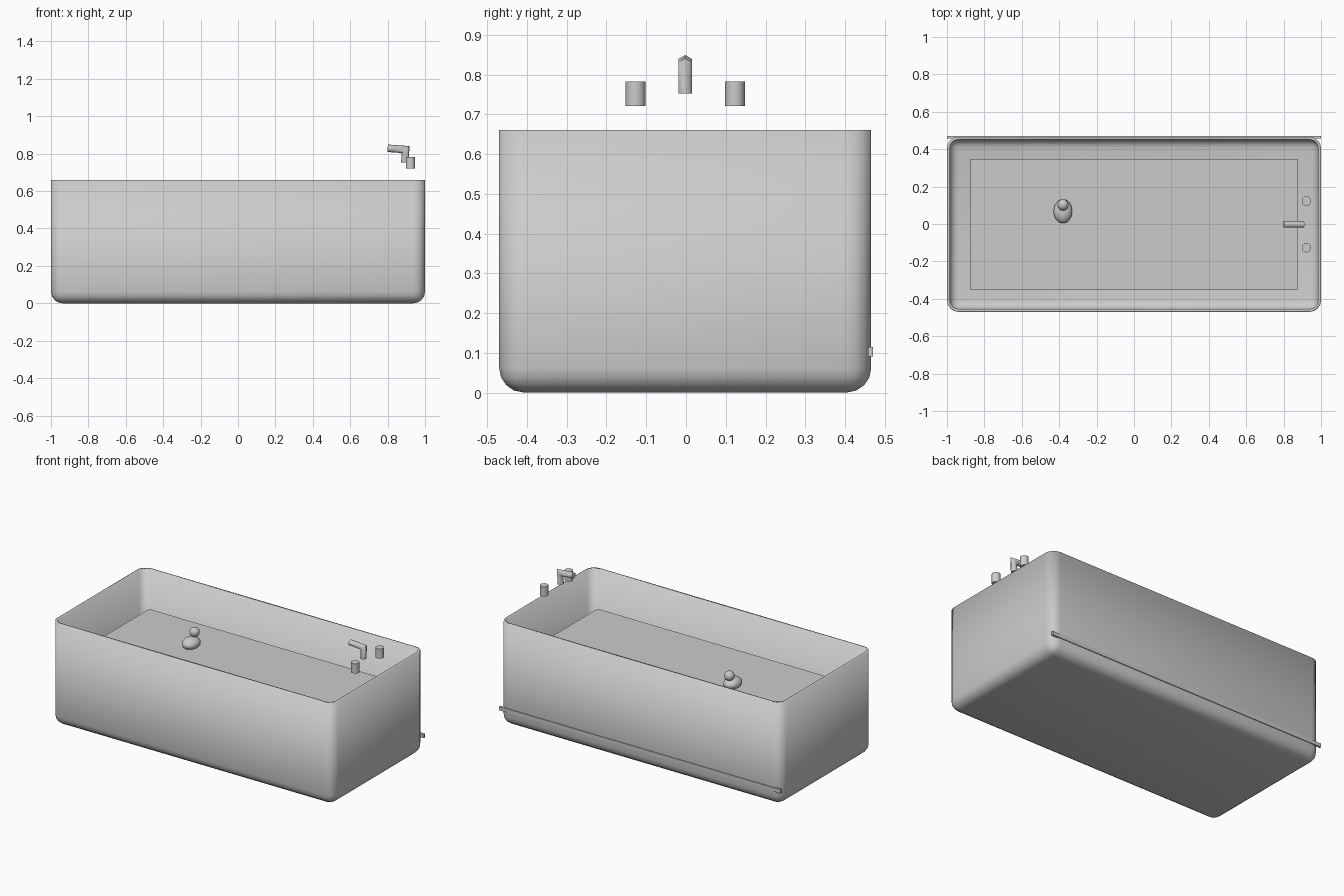
import bpy, bmesh, math
from mathutils import Vector

if "Cube" in bpy.data.objects:
    bpy.data.objects.remove(bpy.data.objects["Cube"])

CY = -0.002  # shared centre line of tub and taps


def make(name, bm, angle=40):
    bmesh.ops.recalc_face_normals(bm, faces=bm.faces)
    me = bpy.data.meshes.new(name)
    bm.to_mesh(me)
    bm.free()
    ob = bpy.data.objects.new(name, me)
    bpy.context.collection.objects.link(ob)
    bpy.ops.object.select_all(action='DESELECT')
    ob.select_set(True)
    bpy.context.view_layer.objects.active = ob
    bpy.ops.object.shade_smooth_by_angle(angle=math.radians(angle))
    return ob


def box_bm(lo, hi):
    bm = bmesh.new()
    bmesh.ops.create_cube(bm, size=1)
    lo, hi = Vector(lo), Vector(hi)
    bmesh.ops.scale(bm, vec=hi - lo, verts=bm.verts)
    bmesh.ops.translate(bm, vec=(lo + hi) / 2, verts=bm.verts)
    return bm


def ball(name, centre, radii):
    bm = bmesh.new()
    bmesh.ops.create_uvsphere(bm, u_segments=24, v_segments=16, radius=1)
    bmesh.ops.scale(bm, vec=radii, verts=bm.verts)
    bmesh.ops.translate(bm, vec=centre, verts=bm.verts)
    return make(name, bm)


# Tub: open box, rounded sides and bottom, thin wall
bm = box_bm((-1, CY - 0.468, 0), (1, CY + 0.468, 0.66))
top = [f for f in bm.faces if f.normal.z > 0.9]
bmesh.ops.delete(bm, geom=top, context='FACES_ONLY')
edges = [e for e in bm.edges if not e.is_boundary]
bmesh.ops.bevel(bm, geom=edges, offset=0.062, segments=4, profile=0.5, affect='EDGES')
tub = make("tub", bm)
wall = tub.modifiers.new("wall", 'SOLIDIFY')
wall.thickness = 0.015
wall.offset = -1
# open-shell normals must point outward for the wall to grow inward
side = max(tub.data.polygons, key=lambda p: p.center.x)
if side.normal.x < 0:
    tub.data.flip_normals()

# Water sheet
make("water", box_bm((-0.875, CY - 0.35, 0.44), (0.875, CY + 0.35, 0.462)))

# Trim strip along the back
make("back_trim", box_bm((-1, 0.458, 0.091), (1, 0.471, 0.115)))

# Floating bath toy
ball("toy_body", (-0.38, 0.068, 0.484), (0.05, 0.064, 0.036))
ball("toy_head", (-0.38, 0.102, 0.541), (0.03, 0.03, 0.03))

# Spout: six-sided tube with one mitred bend, in the xz plane
path = [Vector((0.80, CY, 0.829)), Vector((0.896, CY, 0.822)), Vector((0.892, CY, 0.753))]
bm = bmesh.new()
rings = []
for i, p in enumerate(path):
    a = (path[max(i, 1)] - path[max(i, 1) - 1]).normalized()
    b = (path[min(i + 1, 2)] - path[min(i, 1)]).normalized()
    t = (a + b).normalized()
    up = Vector((-t.z, 0, t.x)) / t.dot(a)
    rings.append([bm.verts.new(p + 0.02 * (up * math.cos(k * math.pi / 3)
                  + Vector((0, 1, 0)) * math.sin(k * math.pi / 3))) for k in range(6)])
for r, s in zip(rings, rings[1:]):
    for k in range(6):
        n = (k + 1) % 6
        bm.faces.new((r[k], r[n], s[n], s[k]))
bm.faces.new(rings[0])
bm.faces.new(rings[-1])
make("spout", bm, 65)

# Tap handles
for label, sgn in (("left", -1), ("right", 1)):
    bm = bmesh.new()
    bmesh.ops.create_cone(bm, cap_ends=True, segments=24, radius1=0.025, radius2=0.025, depth=0.062)
    bmesh.ops.translate(bm, vec=(0.922, CY + sgn * 0.125, 0.752), verts=bm.verts)
    make(label + "_handle", bm)
